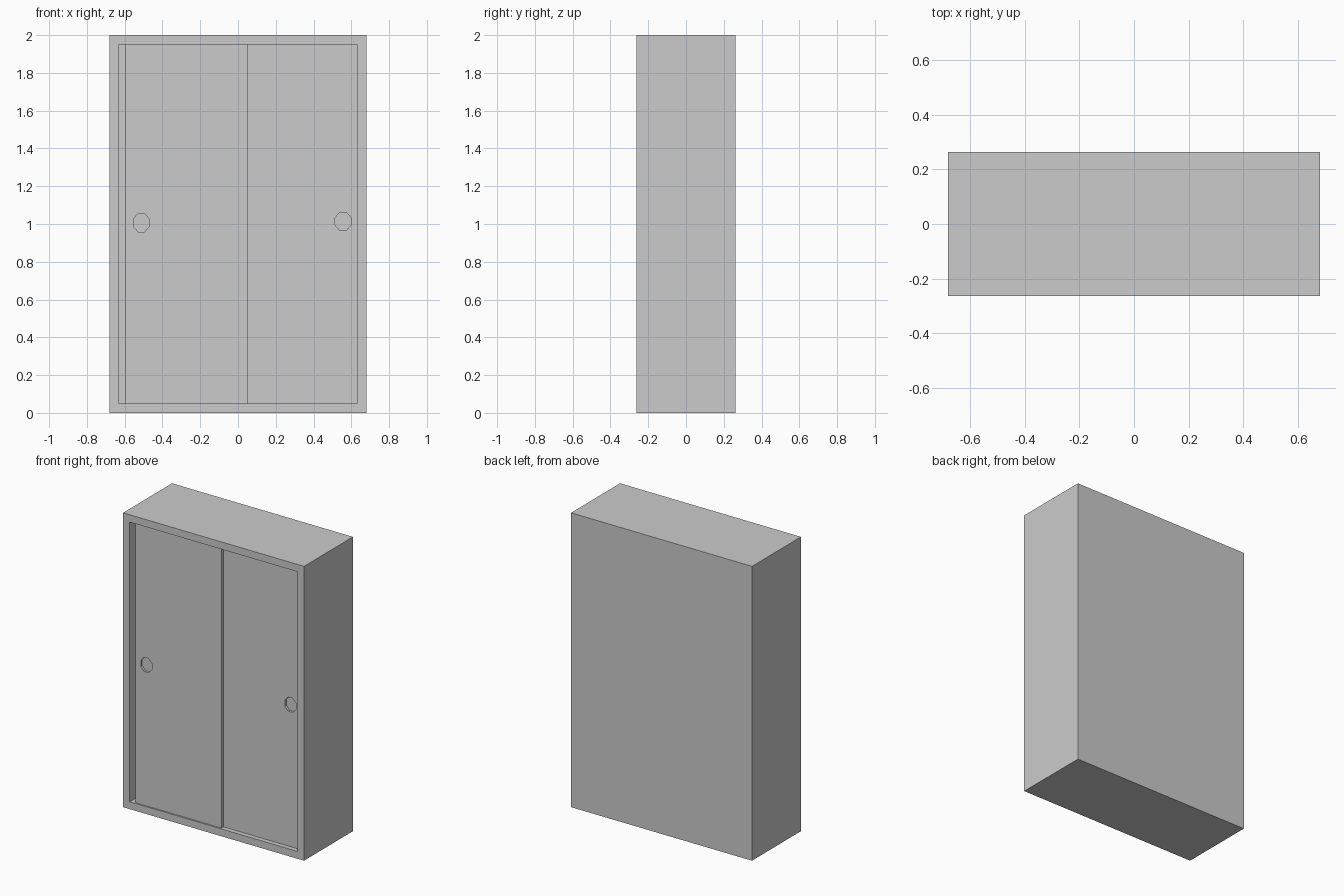
import bpy, bmesh, math

if "Cube" in bpy.data.objects:
    bpy.data.objects.remove(bpy.data.objects["Cube"])

W, D, H, T = 1.36, 0.525, 2.0, 0.05   # overall size and frame width
FRONT = -D / 2


def make_box(name, x0, x1, y0, y1, z0, z1):
    bm = bmesh.new()
    bmesh.ops.create_cube(bm, size=1)
    for v in bm.verts:
        v.co = (x1 if v.co.x > 0 else x0,
                y1 if v.co.y > 0 else y0,
                z1 if v.co.z > 0 else z0)
    mesh = bpy.data.meshes.new(name)
    bm.to_mesh(mesh)
    bm.free()
    ob = bpy.data.objects.new(name, mesh)
    bpy.context.collection.objects.link(ob)
    return ob


# cabinet: solid box whose front is inset and pushed in to hollow it
cabinet = make_box("cabinet", -W / 2, W / 2, FRONT, -FRONT, 0, H)
bm = bmesh.new()
bm.from_mesh(cabinet.data)
front = [f for f in bm.faces if f.normal.y < -0.9]
bmesh.ops.inset_region(bm, faces=front, thickness=T, use_even_offset=True)
hollow = bmesh.ops.extrude_face_region(bm, geom=front)["geom"]
bmesh.ops.delete(bm, geom=front, context="FACES")
bmesh.ops.translate(bm, vec=(0, D - 0.03, 0),
                    verts=[g for g in hollow if isinstance(g, bmesh.types.BMVert)])
bmesh.ops.recalc_face_normals(bm, faces=bm.faces)
bm.to_mesh(cabinet.data)
bm.free()


# sliding door with an eight-sided finger recess
def make_door(name, x0, x1, y, grip_x, grip_z):
    door = make_box(name, x0, x1, y, y + 0.02, T, H - T)
    bpy.ops.mesh.primitive_cylinder_add(
        vertices=8, radius=1, depth=0.03, location=(grip_x, y, grip_z),
        rotation=(math.pi / 2, 0, math.pi * 0))
    cutter = bpy.context.object
    cutter.name = name + "_recess_cutter"
    for v in cutter.data.vertices:
        a = math.atan2(v.co.y, v.co.x) + math.pi / 8
        v.co.x, v.co.y = 0.045 * math.cos(a), 0.052 * math.sin(a)
    cutter.hide_render = True
    cutter.hide_set(True)
    cut = door.modifiers.new("finger_recess", "BOOLEAN")
    cut.operation = "DIFFERENCE"
    cut.solver = "EXACT"
    cut.object = cutter


make_door("left_door", -0.595, 0.052, FRONT + 0.01, -0.512, 1.007)
make_door("right_door", -0.017, 0.63, FRONT + 0.032, 0.556, 1.014)
